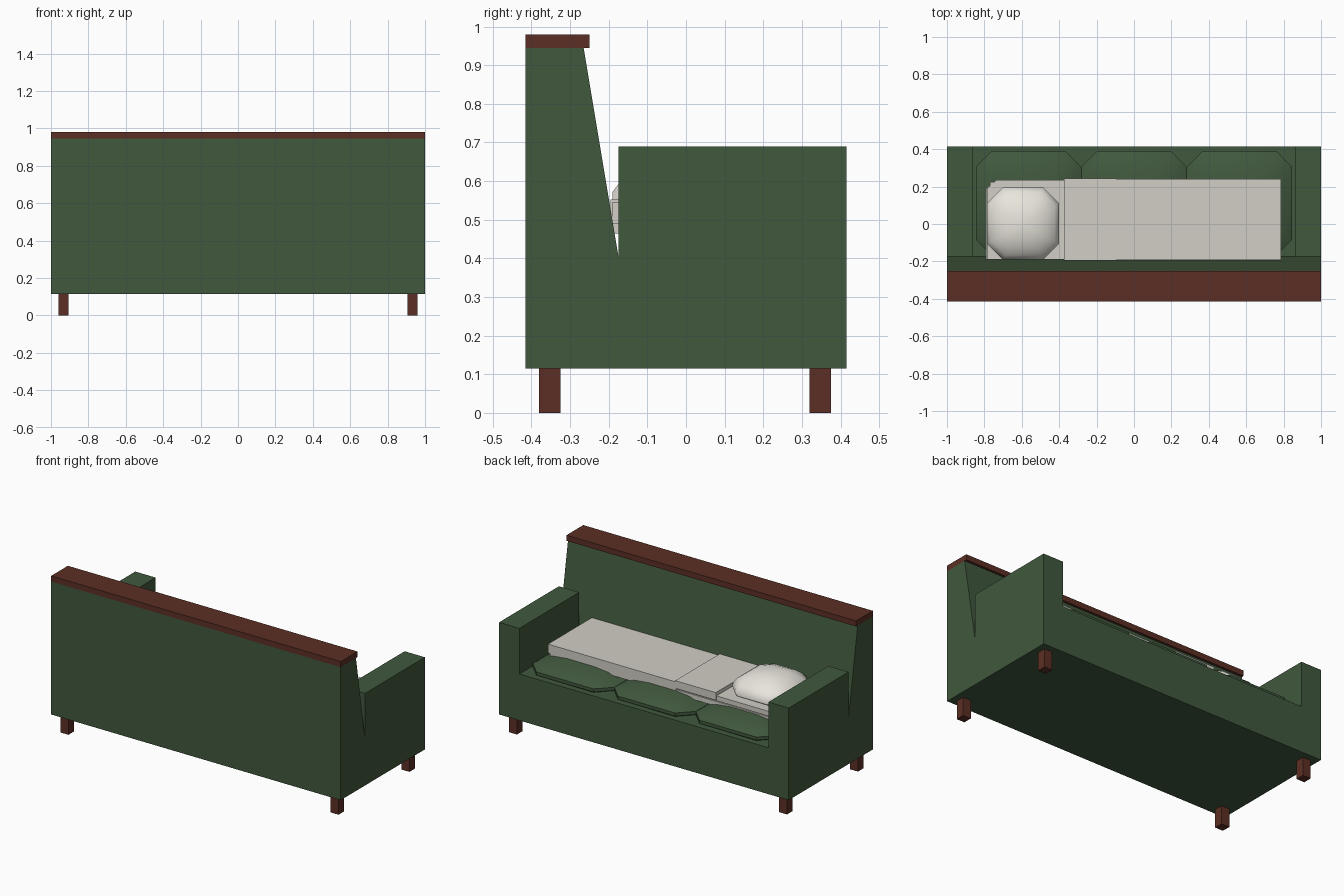
import bpy, bmesh, math

if "Cube" in bpy.data.objects:
    bpy.data.objects.remove(bpy.data.objects["Cube"])


def material(name, rgb):
    m = bpy.data.materials.new(name)
    m.diffuse_color = (*rgb, 1)
    m.use_nodes = True
    m.node_tree.nodes["Principled BSDF"].inputs["Base Color"].default_value = m.diffuse_color
    return m


GREEN = material("green_fabric", (0.052, 0.098, 0.047))
WOOD = material("red_brown_wood", (0.105, 0.028, 0.018))
LINEN = material("white_linen", (0.64, 0.62, 0.56))
PILLOW = material("pillow_linen", (0.80, 0.78, 0.71))


def finish(name, bm, mat, smooth=False):
    bmesh.ops.recalc_face_normals(bm, faces=bm.faces)
    me = bpy.data.meshes.new(name)
    bm.to_mesh(me)
    bm.free()
    ob = bpy.data.objects.new(name, me)
    bpy.context.collection.objects.link(ob)
    me.materials.append(mat)
    if smooth:
        bpy.ops.object.select_all(action='DESELECT')
        ob.select_set(True)
        bpy.context.view_layer.objects.active = ob
        bpy.ops.object.shade_smooth_by_angle(angle=math.radians(40))
    return ob


def loft(name, rings, mat, smooth=False):
    """Skin a stack of closed rings and cap both ends."""
    bm = bmesh.new()
    rows = [[bm.verts.new(p) for p in ring] for ring in rings]
    n = len(rows[0])
    for a, b in zip(rows, rows[1:]):
        for i in range(n):
            j = (i + 1) % n
            bm.faces.new((a[i], a[j], b[j], b[i]))
    bm.faces.new(rows[0][::-1])
    bm.faces.new(rows[-1])
    return finish(name, bm, mat, smooth)


def box(name, x, y, z, mat):
    corners = [(x[0], y[0]), (x[1], y[0]), (x[1], y[1]), (x[0], y[1])]
    return loft(name, [[(px, py, h) for px, py in corners] for h in z], mat)


def octagon(cx, cy, hx, hy, cut, z):
    pts = [(hx, cut - hy), (hx, hy - cut), (hx - cut, hy), (cut - hx, hy),
           (-hx, hy - cut), (-hx, cut - hy), (cut - hx, -hy), (hx - cut, -hy)]
    return [(cx + px, cy + py, z) for px, py in pts]


def padded(name, cx, cy, hx, hy, cut, levels, mat):
    """Eight-sided stuffed cushion; levels are (scale, height)."""
    loft(name, [octagon(cx, cy, hx * s, hy * s, cut * s, z) for s, z in levels], mat, True)


# Sofa body: seat base, sloped backrest, arms
box("seat_base", (-0.86, 0.86), (-0.175, 0.415), (0.115, 0.405), GREEN)
back = [(-0.415, 0.115), (-0.175, 0.115), (-0.175, 0.405), (-0.265, 0.945), (-0.415, 0.945)]
loft("backrest", [[(x, y, z) for y, z in back] for x in (-1, 1)], GREEN)
for side, s in (("left", -1), ("right", 1)):
    box(side + "_arm", sorted((s * 0.86, s)), (-0.175, 0.415), (0.115, 0.69), GREEN)

# Wooden top rail and legs
box("top_rail", (-1, 1), (-0.415, -0.25), (0.945, 0.98), WOOD)
for side, s in (("left", -1), ("right", 1)):
    for end, y in (("front", -0.38), ("back", 0.32)):
        box(f"{end}_{side}_leg", sorted((s * 0.905, s * 0.96)), (y, y + 0.055), (0, 0.115), WOOD)

# Three seat cushions
for i in (-1, 0, 1):
    padded(f"seat_cushion_{i + 2}", i * 0.563, 0.11, 0.282, 0.28, 0.085,
           [(0.93, 0.40), (1, 0.415), (1, 0.435), (0.9, 0.453), (0.7, 0.475),
            (0.4, 0.49), (0.12, 0.495)], GREEN)

# Bottom sheet with one cut corner
sheet = [(-0.79, -0.19), (0.775, -0.19), (0.775, 0.235), (-0.74, 0.235), (-0.79, 0.19)]
loft("bottom_sheet", [[(x, y, z) for x, y in sheet] for z in (0.465, 0.495)], LINEN)
loft("mattress_pad", [[(x * 0.995, y, z) for x, y in sheet] for z in (0.50, 0.53)], LINEN)
box("sheet_core", (-0.77, 0.76), (-0.18, 0.225), (0.47, 0.525), LINEN)

# Blanket and turned-down fold
box("blanket", (-0.1, 0.785), (-0.192, 0.24), (0.49, 0.545), LINEN)
box("blanket_fold", (-0.375, -0.095), (-0.195, 0.242), (0.505, 0.553), LINEN)

# Pillow
padded("pillow", -0.593, 0.003, 0.193, 0.193, 0.085,
       [(0.85, 0.525), (1, 0.545), (1, 0.572), (0.88, 0.603), (0.68, 0.632),
        (0.42, 0.653), (0.15, 0.661)], PILLOW)
